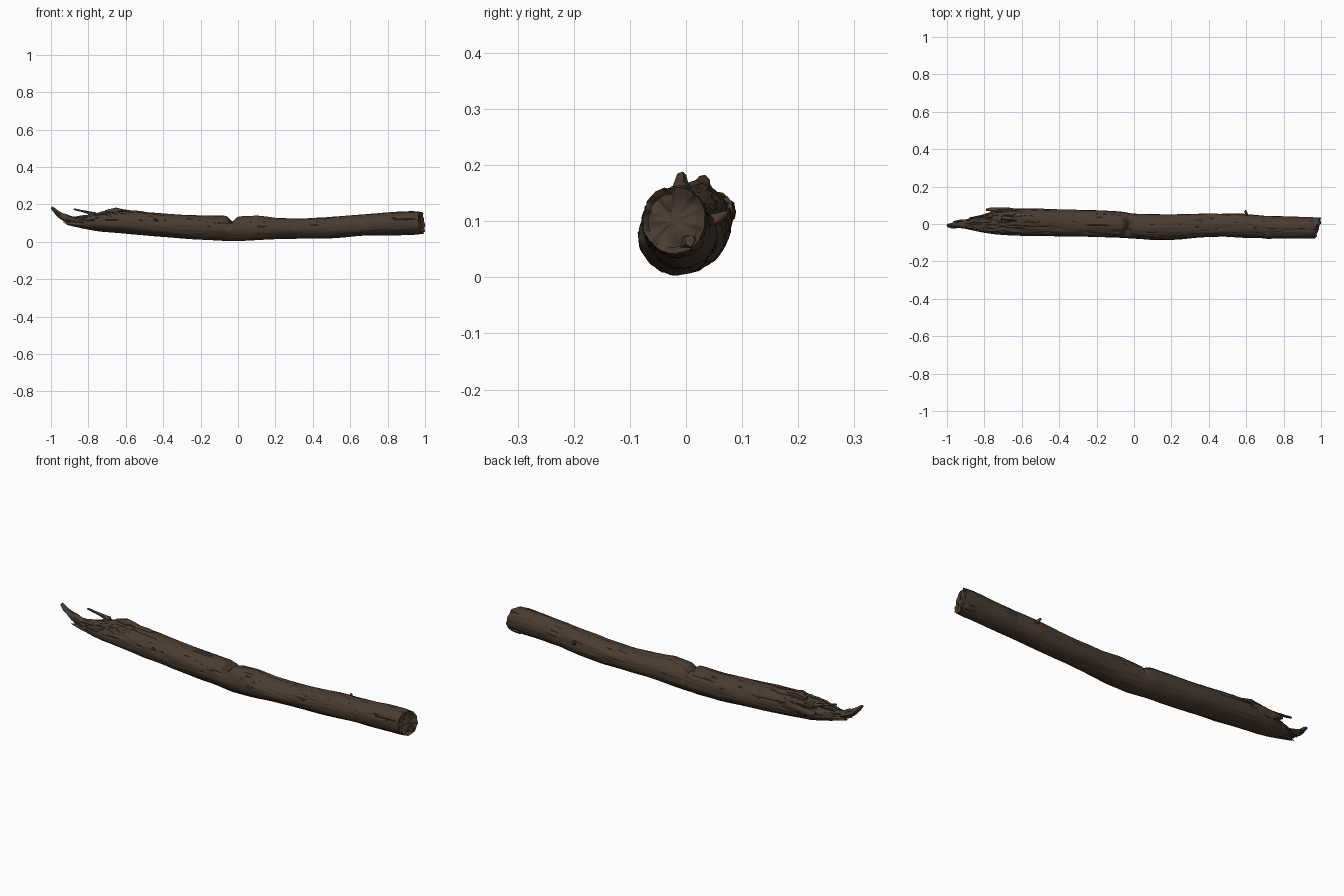
import bpy, bmesh, math, random
from mathutils import Vector, noise

if "Cube" in bpy.data.objects:
    bpy.data.objects.remove(bpy.data.objects["Cube"])

random.seed(4)
bark = bpy.data.materials.new("dark_brown_bark")
bark.diffuse_color = (0.066, 0.044, 0.031, 1)
bark.use_nodes = True
bark.node_tree.nodes["Principled BSDF"].inputs["Base Color"].default_value = bark.diffuse_color

# trunk outline: x, bottom z, top z, front y, back y
ST = [(-0.91, .092, .128, -.022, .018), (-0.86, .078, .132, -.034, .032),
      (-0.80, .065, .145, -.047, .055), (-0.74, .056, .155, -.056, .074),
      (-0.64, .047, .165, -.062, .084), (-0.50, .034, .160, -.067, .082),
      (-0.35, .022, .148, -.067, .077), (-0.20, .012, .141, -.068, .074),
      (-0.08, .006, .139, -.072, .067), (0.00, .004, .136, -.078, .054),
      (0.10, .009, .140, -.086, .052), (0.20, .014, .127, -.083, .052),
      (0.32, .016, .125, -.075, .055), (0.47, .018, .132, -.067, .056),
      (0.58, .025, .140, -.073, .057), (0.70, .034, .147, -.077, .044),
      (0.85, .037, .160, -.078, .039), (0.93, .039, .164, -.078, .037),
      (0.98, .044, .160, -.077, .034)]


def lerp_station(x):
    for i in range(len(ST) - 1):
        a, b = ST[i], ST[i + 1]
        if x <= b[0] or i == len(ST) - 2:
            t = max(0, min(1, (x - a[0]) / (b[0] - a[0])))
            return [p + (q - p) * t for p, q in zip(a[1:], b[1:])]


def step(a, b, x):
    t = max(0, min(1, (x - a) / (b - a)))
    return t * t * (3 - 2 * t)


def gauss(d, s):
    return math.exp(-(d / s) ** 2)


def n3(x, y, z):
    return noise.noise(Vector((x, y, z)))


def finish(bm, name):
    bmesh.ops.recalc_face_normals(bm, faces=bm.faces)
    me = bpy.data.meshes.new(name)
    bm.to_mesh(me)
    bm.free()
    me.materials.append(bark)
    for p in me.polygons:
        p.use_smooth = True
    ob = bpy.data.objects.new(name, me)
    bpy.context.collection.objects.link(ob)
    bpy.context.view_layer.objects.active = ob
    ob.select_set(True)
    bpy.ops.object.shade_smooth_by_angle(angle=math.radians(45))
    ob.select_set(False)
    return ob


def bridge(bm, r0, r1):
    n = len(r0)
    for j in range(n):
        bm.faces.new((r0[j], r0[(j + 1) % n], r1[(j + 1) % n], r1[j]))


def trunk_point(x, a):
    zb, zt, yf, yb = lerp_station(x)
    c, s = math.cos(a), math.sin(a)
    cy, cz, ry, rz = (yf + yb) / 2, (zb + zt) / 2, (yb - yf) / 2, (zt - zb) / 2
    broken = 1 - step(-.72, -.5, x)
    up = step(.1, .8, s)
    # long grain, soft lumps and cracks
    r = 1 + .05 * n3(x * 5, c * 1.6, s * 1.6) + .03 * n3(x * 9, c * 7, s * 7 + 5)
    crack = gauss(n3(x * 2.5, c * 2.4 + 9, s * 2.4), .06)
    r -= crack * (.05 * step(-.4, .3, s) + .10 * broken * step(-.3, .3, s))
    # ragged torn top at the left end
    r += broken * up * (.20 * n3(x * 16, c * 5, s * 5 + 3) + .10 * n3(x * 40, c * 9, s * 9))
    # cross crack near the middle and a long crack running from it
    r -= .42 * up * gauss(x + .028 - .15 * c * ry, .02) * step(.3, .95, s - .25 * c)
    r -= .10 * gauss(x + .035 - .2 * c * ry, .009) * step(-.3, .3, s)
    wander = math.radians(75) + .5 * x + .15 * n3(x * 8, 1, 2)
    r -= .07 * gauss(a - wander, .07) * step(-.03, .02, x) * (1 - step(.3, .45, x))
    # knot on the front
    fz, kd = cz + rz * s - .112, x - .72
    if c < 0:
        d = math.hypot(fz, kd)
        r += .07 * gauss(d - .014, .007) - .05 * gauss(d, .008)
    y, z = cy + ry * r * c, cz + rz * r * s
    # slanted right end, jagged left end
    w = step(.86, .97, x)
    x += w * (.012 + .27 * (y + .022) - .13 * (z - .1) + .010 * n3(c * 3, s * 3, 7))
    x += (1 - step(-.91, -.8, x)) * .05 * n3(c * 4, s * 4, 1)
    return Vector((x, y, max(0, z)))


# trunk
bm = bmesh.new()
NA, NX = 80, 300
rings = []
for i in range(NX + 1):
    x = -.91 + (.97 + .91) * i / NX
    rings.append([bm.verts.new(trunk_point(x, -math.pi / 2 + 2 * math.pi * j / NA)) for j in range(NA)])
for i in range(NX):
    bridge(bm, rings[i], rings[i + 1])


# rough end faces
def cap(ring, sign):
    mid = sum((v.co for v in ring), Vector()) / len(ring)
    prev = ring
    for k in (.93, .82, .65, .48, .3, .12):
        cur = []
        for v in ring:
            p = mid + (v.co - mid) * k
            p.x += sign * (-.012 * step(1, .8, k) + .010 * n3(p.y * 45, p.z * 45, 2))
            cur.append(bm.verts.new(p))
        bridge(bm, prev, cur)
        prev = cur
    bm.faces.new(prev)


cap(rings[-1], 1)
cap(rings[0], -1)
finish(bm, "trunk")


# tapered rough sliver along points (x, y, z, half width, half height)
def sliver(name, pts, sides=10, sub=6):
    bm = bmesh.new()
    prev = None
    steps = (len(pts) - 1) * sub
    seed = random.random() * 50
    for i in range(steps + 1):
        k = min(i // sub, len(pts) - 2)
        t = i / sub - k
        x, y, z, w, h = [p + (q - p) * t for p, q in zip(pts[k], pts[k + 1])]
        d = Vector(pts[k + 1][:3]) - Vector(pts[k][:3])
        d.normalize()
        u = d.cross(Vector((0, 0, 1)) if abs(d.z) < .8 else Vector((1, 0, 0))).normalized()
        v = u.cross(d)
        ring = []
        for j in range(sides):
            a = 2 * math.pi * j / sides
            r = 1 + .5 * n3(x * 22 + seed, math.cos(a) * 1.5, math.sin(a) * 1.5 + y * 20)
            ring.append(bm.verts.new(Vector((x, y, z)) + u * (w * r * math.cos(a)) + v * (h * r * math.sin(a))))
        if prev:
            bridge(bm, prev, ring)
        else:
            bm.faces.new(ring)
        prev = ring
    bm.faces.new(prev)
    finish(bm, name)


# splintered left end
sliver("long_splinter", [(-.82, 0, .10, .038, .028), (-.90, -.003, .116, .021, .023),
                         (-.945, -.006, .138, .016, .017), (-.975, -.008, .162, .013, .013),
                         (-.998, -.008, .183, .008, .007)])
sliver("fork_splinter", [(-.88, .008, .11, .012, .014), (-.93, .014, .128, .009, .010),
                         (-.965, .012, .146, .004, .005)])
sliver("thin_splinter", [(-.76, .045, .145, .012, .012), (-.80, .040, .155, .008, .007),
                         (-.84, .036, .165, .006, .005), (-.878, .032, .175, .004, .004)])
sliver("back_shard", [(-.62, .068, .118, .016, .026), (-.72, .074, .116, .013, .020),
                      (-.77, .077, .118, .010, .013), (-.79, .076, .122, .006, .007)])
sliver("top_shard", [(-.50, .02, .148, .018, .012), (-.60, .025, .158, .022, .015),
                     (-.65, .028, .167, .016, .014), (-.71, .032, .160, .010, .008)])
sliver("front_shard", [(-.66, -.03, .128, .012, .012), (-.76, -.026, .126, .013, .012),
                       (-.84, -.022, .122, .005, .006)])

# right end jagged lip and twig stub on the back
sliver("end_lip", [(.93, .005, .062, .022, .016), (.975, .006, .062, .018, .015),
                   (.998, .006, .066, .008, .012)])
sliver("twig_stub", [(.60, .035, .100, .014, .014), (.60, .055, .106, .009, .009),
                     (.595, .072, .114, .005, .006)])
